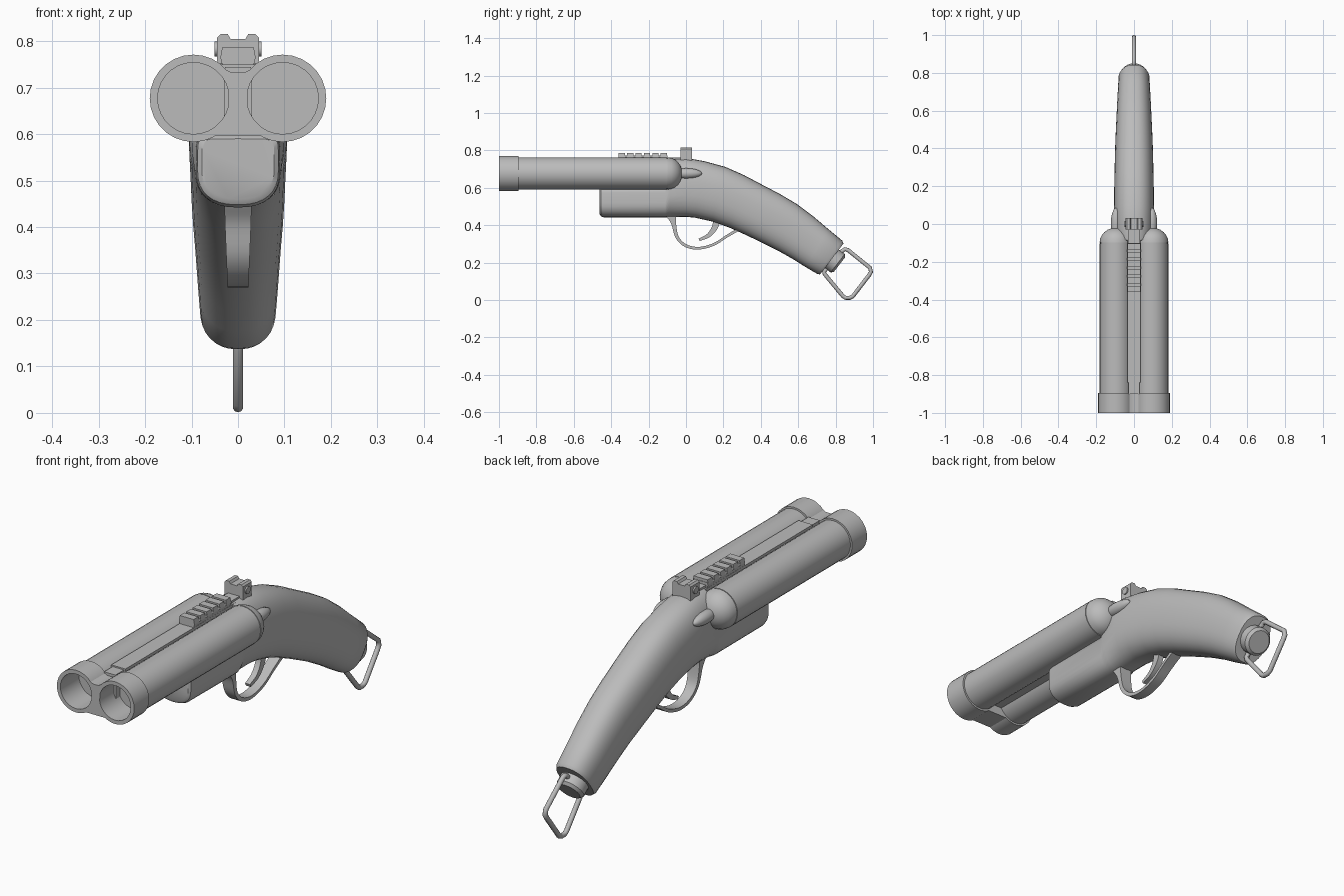
import bpy, bmesh, math
from mathutils import Vector, Matrix

if "Cube" in bpy.data.objects:
    bpy.data.objects.remove(bpy.data.objects["Cube"])

grey = bpy.data.materials.new("plain grey")
grey.diffuse_color = (0.5, 0.5, 0.5, 1)
grey.use_nodes = True
grey.node_tree.nodes["Principled BSDF"].inputs["Base Color"].default_value = grey.diffuse_color


def finish(bm, name, angle=35):
    bmesh.ops.recalc_face_normals(bm, faces=bm.faces)
    me = bpy.data.meshes.new(name)
    bm.to_mesh(me)
    bm.free()
    me.materials.append(grey)
    ob = bpy.data.objects.new(name, me)
    bpy.context.collection.objects.link(ob)
    bpy.ops.object.select_all(action='DESELECT')
    ob.select_set(True)
    bpy.context.view_layer.objects.active = ob
    bpy.ops.object.shade_smooth_by_angle(angle=math.radians(angle))
    return ob


def loft(name, rings, closed=False, angle=35):
    """Skin a list of rings; cap both ends unless closed."""
    bm = bmesh.new()
    vs = [[bm.verts.new(p) for p in r] for r in rings]
    n = len(vs[0])
    pairs = list(zip(vs, vs[1:])) + ([(vs[-1], vs[0])] if closed else [])
    for a, b in pairs:
        for i in range(n):
            j = (i + 1) % n
            bm.faces.new((a[i], a[j], b[j], b[i]))
    if not closed:
        bm.faces.new(vs[0])
        bm.faces.new(vs[-1])
    return finish(bm, name, angle)


def prism_y(name, outline, y0, y1):
    return loft(name, [[(x, y, z) for x, z in outline] for y in (y0, y1)])


def box(name, x0, x1, y0, y1, z0, z1):
    return prism_y(name, [(x0, z0), (x1, z0), (x1, z1), (x0, z1)], y0, y1)


def lathe_y(name, profile, x, z, n=28):
    rings = [[(x + r * math.cos(2 * math.pi * i / n), y, z + r * math.sin(2 * math.pi * i / n))
              for i in range(n)] for y, r in profile]
    return loft(name, rings)


def cylinder(name, start, axis, r, length, bevel=0.0):
    q = Vector(axis).to_track_quat('Z', 'Y').to_matrix()
    prof = [(0, r), (length - bevel, r), (length, r - bevel)] if bevel else [(0, r), (length, r)]
    return loft(name, [[Vector(start) + q @ Vector((a * math.cos(t), a * math.sin(t), h))
                        for t in [2 * math.pi * i / 20 for i in range(20)]] for h, a in prof])


def spline(pts, sub=5):
    """Catmull-Rom resampling of a list of tuples."""
    v = [Vector(p) for p in pts]
    v = [v[0] * 2 - v[1]] + v + [v[-1] * 2 - v[-2]]
    out = []
    for a, b, c, d in zip(v, v[1:], v[2:], v[3:]):
        for k in range(sub):
            t = k / sub
            out.append(0.5 * (2 * b + (c - a) * t + (2 * a - 5 * b + 4 * c - d) * t * t
                              + (3 * b - a - 3 * c + d) * t ** 3))
    return out + [v[-2]]


def strip(name, pts):
    """Flat strip along a side-view curve; points are (y, z, half thickness, half width)."""
    ps = [Vector((p[0], p[1], p[2])) for p in pts]
    ps, ws = spline(ps), [w.x for w in spline([(p[3], 0, 0) for p in pts])]
    rings = []
    for i, p in enumerate(ps):
        d = ps[min(i + 1, len(ps) - 1)] - ps[max(i - 1, 0)]
        n = Vector((-d.y, d.x)).normalized() * p.z
        w = ws[i]
        rings.append([(s * w, p.x + k * n.x, p.y + k * n.y)
                      for s, k in ((-1, -1), (1, -1), (1, 1), (-1, 1))])
    return loft(name, rings)


# Stock: forend and curved grip, stations (top y, top z, bottom y, bottom z, half width, upper power)
stations = [
    (-.462, .59, -.462, .46, .078, 8), (-.455, .597, -.455, .448, .087, 8),
    (-.44, .60, -.44, .442, .09, 8), (-.11, .60, -.11, .442, .092, 8),
    (-.085, .755, -.085, .442, .10, 2.4), (0, .76, 0, .445, .105, 2.4),
    (.10, .742, .05, .44, .106, 2.4), (.21, .712, .14, .42, .105, 2.4),
    (.31, .668, .23, .388, .103, 2.4), (.41, .615, .32, .348, .101, 2.4),
    (.50, .568, .41, .305, .098, 2.4), (.59, .515, .49, .265, .094, 2.4),
    (.68, .448, .57, .22, .09, 2.4), (.76, .38, .64, .176, .086, 2.4),
    (.835, .318, .703, .139, .082, 2.4), (.842, .302, .717, .137, .075, 2.4),
]
N = 32
rings = []
for ty, tz, by, bz, w, power in stations:
    c = Vector((0, (ty + by) / 2, (tz + bz) / 2))
    h = Vector((0, (ty - by) / 2, (tz - bz) / 2))
    ring = []
    for i in range(N):
        t = 2 * math.pi * i / N
        co, si = math.cos(t), math.sin(t)
        e = 2 / (power if si > 0 else 2.4)
        ring.append(c + h * math.copysign(abs(si) ** e, si)
                    + Vector((w * math.copysign(abs(co) ** e, co), 0, 0)))
    rings.append(ring)
loft("stock", rings)

# Twin barrels with muzzle collars, bores and domed rear ends
BX, BZ = .096, .677
barrel = [(-.87, .002), (-.87, .077), (-1, .077), (-1, .094), (-.895, .094), (-.895, .086),
          (-.102, .086), (-.102, .083), (-.098, .083), (-.098, .086)]
barrel += [(-.098 + .078 * math.sin(a), .086 * math.cos(a))
           for a in [math.radians(d) for d in (15, 30, 45, 60, 75, 88)]]
spike = [(.085 * math.sin(math.radians(d)), .028 * math.cos(math.radians(d)))
         for d in (-88, -60, -30, 0, 20, 40, 60, 75, 88)]
for side, s in (("left", -1), ("right", 1)):
    lathe_y(side + "_barrel", barrel, s * BX, BZ)
    lathe_y(side + "_rear_spike", spike, s * .095, BZ, 16)

# Webs joining the barrels, and the lug on the forend
box("barrel_web", -.03, .03, -.9, -.09, .635, .72)
prism_y("collar_web", [(-.05, .597), (.05, .597), (.018, .63), (.022, .70), (.034, .742),
                       (.012, .732), (-.012, .732), (-.034, .742), (-.022, .70), (-.018, .63)],
        -1, -.895)
prism_y("forend_lug", [(-.046, .595), (.046, .595), (.016, .632), (-.016, .632)], -.455, -.08)

# Top rib, toothed rail and rear sight
box("top_rib", -.035, .035, -.84, -.03, .71, .75)
box("rib_ramp", -.028, .028, -.9, -.84, .71, .744)
prism_y("rail_base", [(-.033, .745), (.033, .745), (.038, .765), (.034, .774),
                      (-.034, .774), (-.038, .765)], -.36, -.10)
for i in range(6):
    y = -.36 + .045 * i
    prism_y("rail_tooth", [(-.038, .765), (.038, .765), (.034, .786), (-.034, .786)], y, y + .033)
box("rail_tang", -.028, .028, -.11, -.03, .74, .762)
prism_y("rear_sight", [(-.045, .745), (.045, .745), (.045, .808), (.038, .815), (.022, .815),
                       (.016, .805), (-.016, .805), (-.022, .815), (-.038, .815), (-.045, .808)],
        -.03, .032)
cylinder("sight_screw", (-.051, 0, .783), (1, 0, 0), .016, .102)

# Trigger guard and trigger
strip("trigger_guard", [(-.078, .455, .028, .029), (-.066, .41, .013, .028), (-.047, .335, .009, .025),
                        (.0, .29, .008, .023), (.07, .277, .007, .023), (.15, .298, .007, .023),
                        (.22, .342, .007, .024), (.31, .395, .009, .025)])
strip("trigger", [(.165, .44, .020, .013), (.155, .39, .016, .013), (.12, .345, .011, .013),
                  (.07, .322, .007, .012)])

# Butt knob and wire lanyard loop
cylinder("butt_knob", (0, .765, .232), (0, .79, -.61), .062, .07, .012)
corners = [(.738, .152), (.742, .138), (.838, .022), (.852, .012), (.876, .012), (.892, .020),
           (.978, .132), (.989, .15), (.984, .172), (.866, .267), (.85, .272), (.835, .262)]
loop = [Vector((0, y, z)) for y, z in corners]
rings = []
for i, p in enumerate(loop):
    d0 = (p - loop[i - 1]).normalized()
    d1 = (loop[(i + 1) % len(loop)] - p).normalized()
    d = (d0 + d1).normalized()
    n = Vector((0, -d.z, d.y))
    rings.append([p + n * .011 * math.cos(t) + Vector((.011 * math.sin(t), 0, 0))
                  for t in [2 * math.pi * k / 10 for k in range(10)]])
loft("lanyard_loop", rings, closed=True, angle=50)
